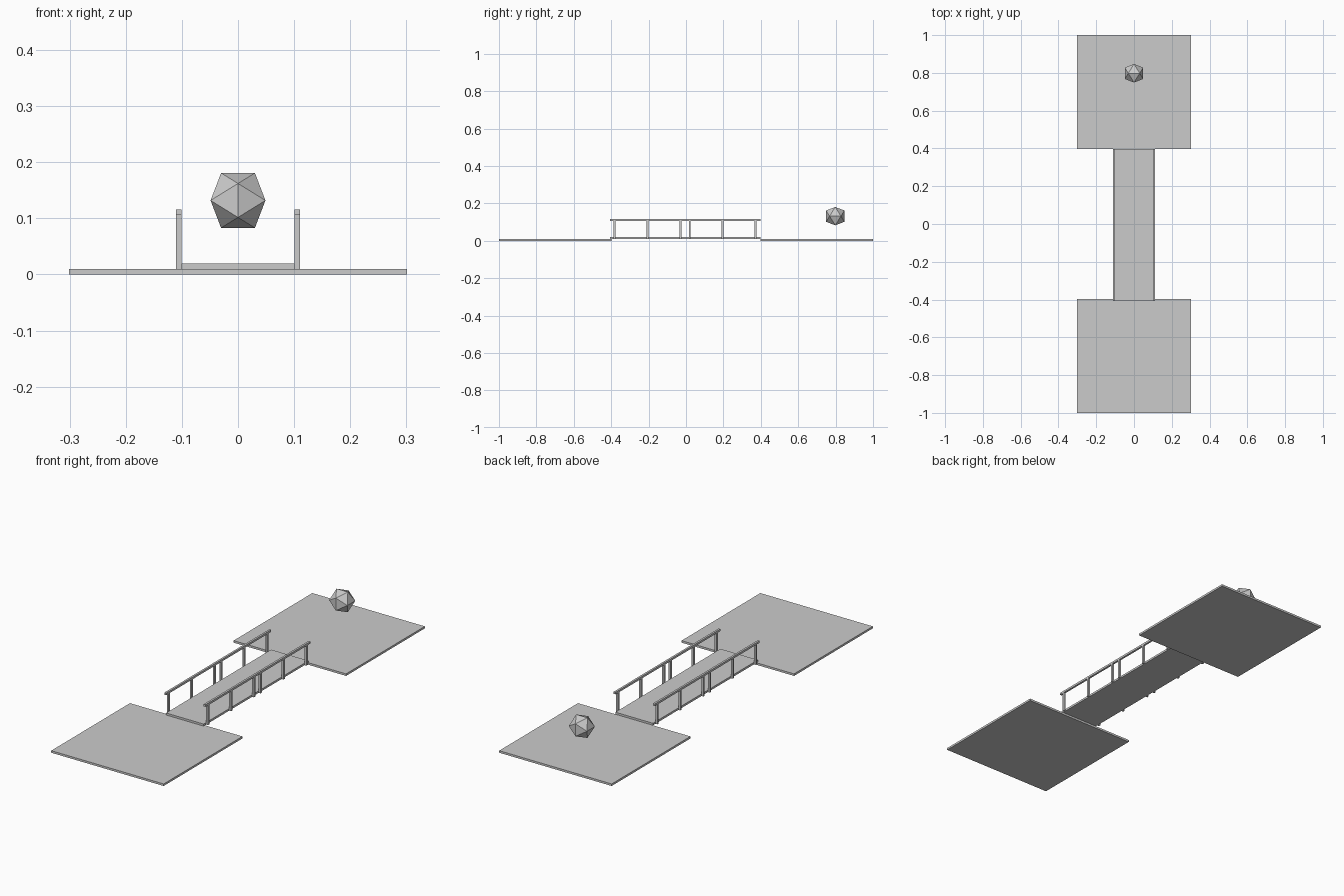
import bpy, bmesh

if "Cube" in bpy.data.objects:
    bpy.data.objects.remove(bpy.data.objects["Cube"])

def box(name, x0, x1, y0, y1, z0, z1):
    """Axis-aligned box given by its extents."""
    bm = bmesh.new()
    bmesh.ops.create_cube(bm, size=1)
    for v in bm.verts:
        v.co = (x1 if v.co.x > 0 else x0,
                y1 if v.co.y > 0 else y0,
                z1 if v.co.z > 0 else z0)
    return finish(name, bm)

def finish(name, bm):
    mesh = bpy.data.meshes.new(name)
    bmesh.ops.recalc_face_normals(bm, faces=bm.faces)
    bm.to_mesh(mesh)
    bm.free()
    ob = bpy.data.objects.new(name, mesh)
    bpy.context.collection.objects.link(ob)
    return ob

# Square platforms at both ends
box("front_platform", -0.3015, 0.3015, -1.0, -0.397, 0, 0.01)
box("back_platform", -0.3015, 0.3015, 0.397, 1.0, 0, 0.01)

# Two identical bridge sections: deck, posts and handrails
HALF, DECK, W = 0.201, 0.1005, 0.01
for section, cy in (("front", -0.206), ("back", 0.196)):
    box(section + "_deck", -DECK, DECK, cy - HALF, cy + HALF, 0.01, 0.02)
    for side, s in (("left", -1), ("right", 1)):
        x0, x1 = sorted((s * DECK, s * (DECK + W)))
        name = f"{section}_{side}"
        box(name + "_handrail", x0, x1, cy - HALF, cy + HALF, 0.106, 0.116)
        for i in (-1, 0, 1):
            y = cy + i * 0.176
            box(f"{name}_post_{i + 2}", x0, x1, y - W / 2, y + W / 2, 0.01, 0.107)

# Floating icosahedron over the back platform, flat edge on top
bm = bmesh.new()
a, b = 0.0302, 0.0489
for s in (-1, 1):
    for t in (-1, 1):
        for co in ((s * a, 0, t * b), (s * b, t * a, 0), (0, s * b, t * a)):
            bm.verts.new(co)
bmesh.ops.convex_hull(bm, input=bm.verts)
ball = finish("floating_icosahedron", bm)
ball.location = (0, 0.798, 0.132)
